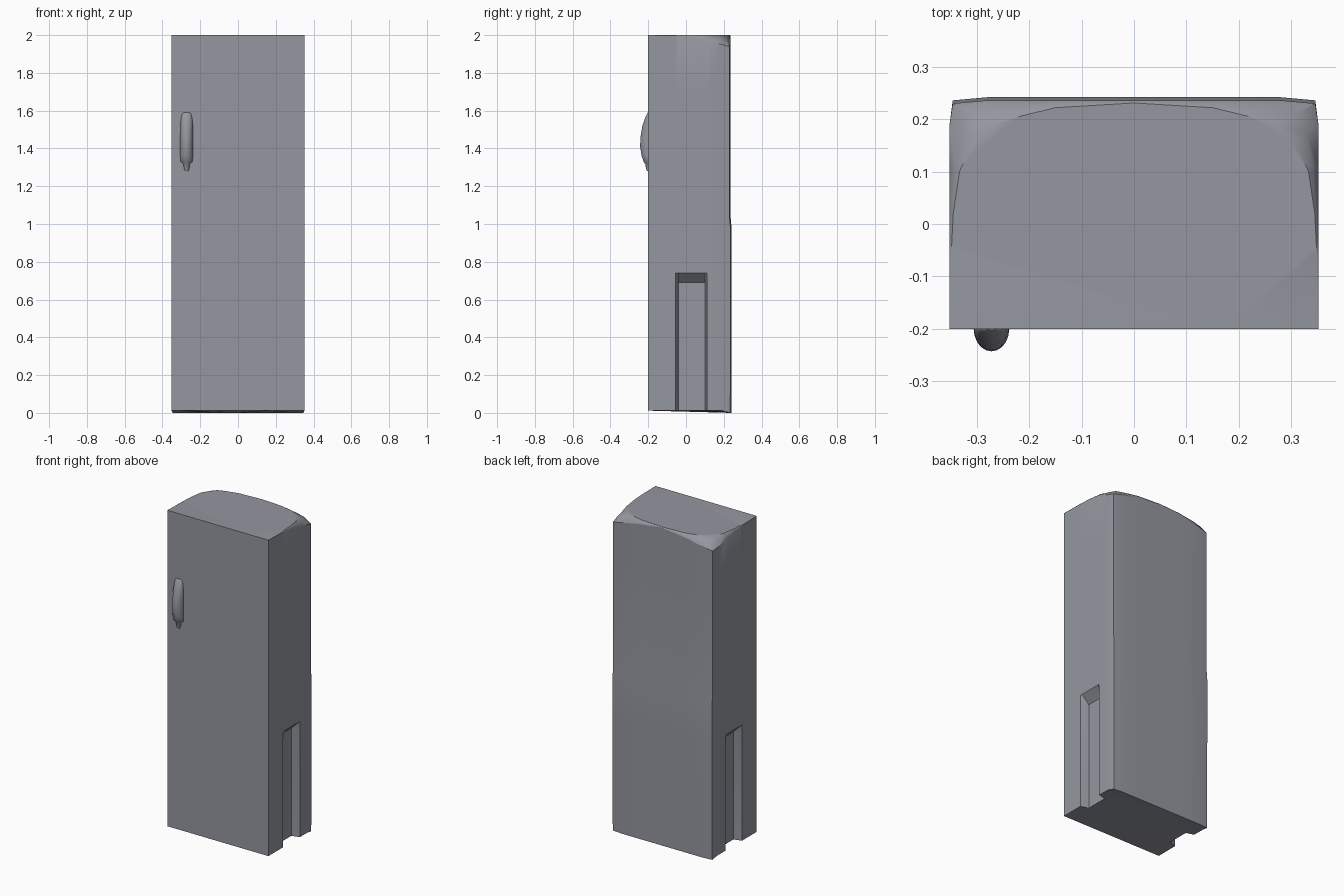
import bpy, bmesh
from math import pi, sin, cos
from mathutils import Vector

cube = bpy.data.objects.get("Cube")
if cube:
    bpy.data.objects.remove(cube, do_unlink=True)

COLOUR = (0.30, 0.31, 0.35, 1)
grey = bpy.data.materials.new("blue grey")
grey.use_nodes = True
grey.diffuse_color = COLOUR
grey.node_tree.nodes["Principled BSDF"].inputs["Base Color"].default_value = COLOUR


def loft(name, rings, angle):
    """Skin a stack of matching closed rings and cap both ends."""
    bm = bmesh.new()
    loops = [[bm.verts.new(p) for p in ring] for ring in rings]
    n = len(loops[0])
    for low, high in zip(loops, loops[1:]):
        for i in range(n):
            j = (i + 1) % n
            bm.faces.new((low[i], low[j], high[j], high[i]))
    ends = [bm.faces.new(loops[0]), bm.faces.new(loops[-1])]
    bmesh.ops.triangulate(bm, faces=ends)
    bmesh.ops.recalc_face_normals(bm, faces=bm.faces)
    mesh = bpy.data.meshes.new(name)
    bm.to_mesh(mesh)
    bm.free()
    obj = bpy.data.objects.new(name, mesh)
    bpy.context.collection.objects.link(obj)
    mesh.materials.append(grey)
    bpy.ops.object.select_all(action="DESELECT")
    obj.select_set(True)
    bpy.context.view_layer.objects.active = obj
    bpy.ops.object.shade_smooth_by_angle(angle=angle)
    return obj


# Half outline from the front corner to the middle of the back:
# wall x, wall y, lid x, lid y, drop of the wall rim, in side groove
FRONT, BACK, SIDE, TOP = -0.2, 0.236, 0.352, 2.0
half = [
    (SIDE, FRONT, 0.35, FRONT, 0, 0),
    (SIDE, -0.055, 0.349, -0.055, 0.003, 0),
    (SIDE, -0.04, 0.348, -0.04, 0.005, 1),
    (SIDE, 0.02, 0.345, 0.02, 0.012, 1),
    (SIDE, 0.10, 0.333, 0.10, 0.03, 1),
    (SIDE, 0.112, 0.328, 0.112, 0.033, 0),
    (SIDE, 0.19, 0.30, 0.155, 0.05, 0),
    (SIDE - 0.006, BACK - 0.006, 0.27, 0.188, 0.06, 0),
    (0.28, BACK, 0.22, 0.205, 0.045, 0),
    (0.15, BACK, 0.15, 0.222, 0.02, 0),
]
middle = [(0, BACK, 0, 0.231, 0.004, 0)]
mirrored = [(-a, b, -c, d, e, f) for a, b, c, d, e, f in reversed(half)]
kick = [(0.17, FRONT, 0.17, FRONT, 0, 0)]
outline = half + middle + mirrored + kick


def wall(z, groove=0.0, bulge=0.0):
    """Ring around the walls, with the side grooves pushed in."""
    ring = []
    for x, y, _, _, _, grooved in outline:
        inward = groove * grooved * (1 if x > 0 else -1)
        ring.append(Vector((x - inward, y + (bulge if y > 0.2 else 0), z)))
    return ring


# Underside rises along the front, except at the left corner
base = wall(0, 0.05, 0.004)
for p in base:
    if p.y == FRONT and p.x < 0.3:
        p.z = 0.045
    elif p.y < 0.2 and p.y != FRONT:
        p.z = 0.012

rim = [Vector((x, y, TOP - drop)) for x, y, _, _, drop, _ in outline]
lid = [Vector((x, y, TOP)) for _, _, x, y, _, _ in outline]
shoulder = [a.lerp(b, 0.45) + Vector((0, 0, (TOP - a.z) * 0.2)) for a, b in zip(rim, lid)]
loft("cabinet", [base, wall(0.69, 0.05, 0.006), wall(0.74, 0, 0.006), wall(0.97, 0, 0.006),
                 wall(1.04), wall(1.7), rim, shoulder, lid], 0.5)

# Door handle: height, half width, depth of each rounded section
sections = [
    (1.28, 0.008, 0.006), (1.295, 0.014, 0.012), (1.318, 0.017, 0.016),
    (1.33, 0.031, 0.024), (1.36, 0.034, 0.035), (1.41, 0.034, 0.043),
    (1.46, 0.034, 0.041), (1.52, 0.033, 0.031), (1.565, 0.029, 0.015),
    (1.585, 0.022, 0.006), (1.59, 0.014, 0.002),
]
STEPS = 10
handle = []
for z, w, d in sections:
    arc = [pi * i / STEPS for i in range(STEPS + 1)]
    ring = [Vector((-0.272 + w * cos(a), FRONT - d * sin(a), z)) for a in arc]
    back = [Vector((-0.272 + s * w, FRONT + 0.01, z)) for s in (-1, 1)]
    handle.append(ring + back)
loft("door_handle", handle, 0.9)
